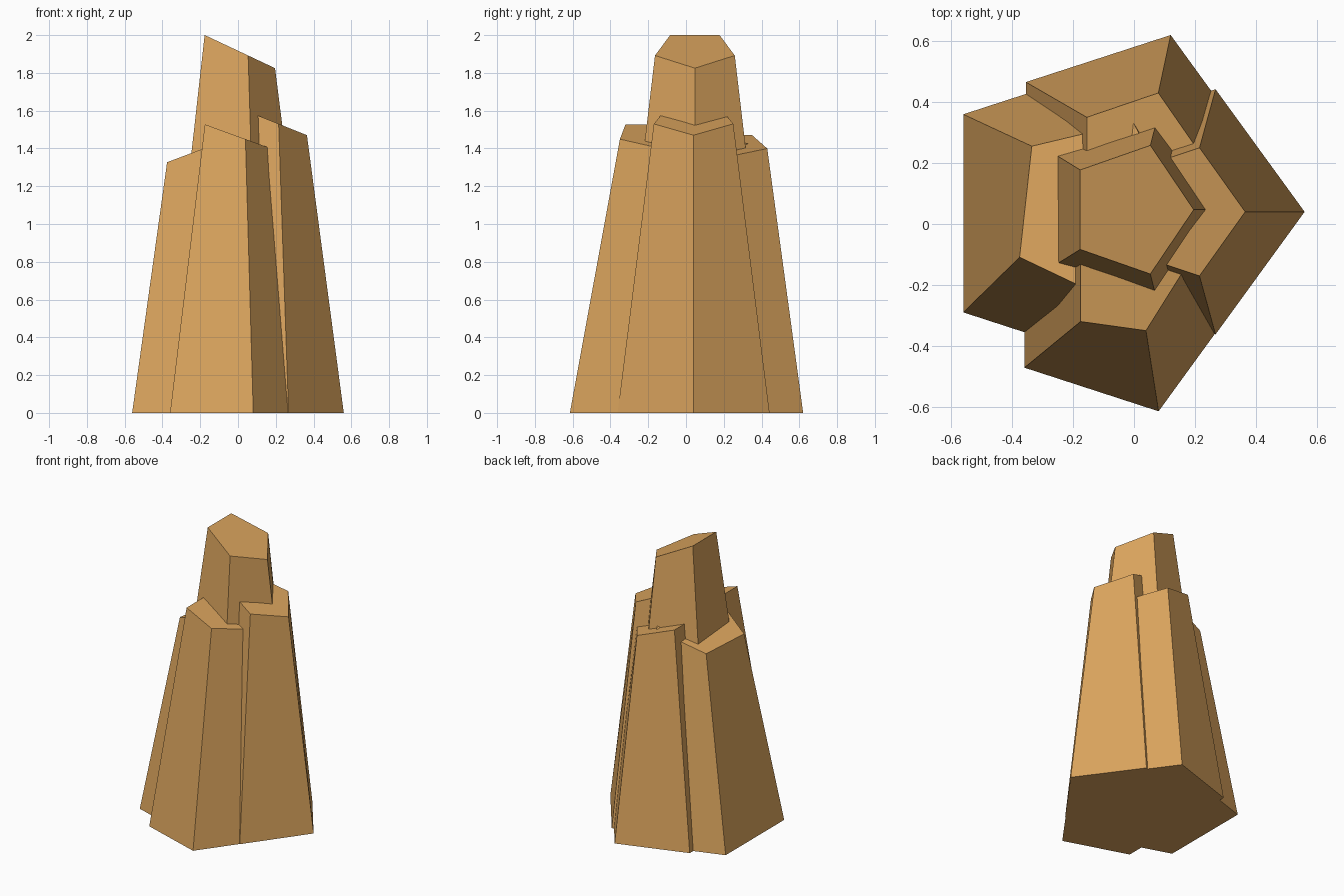
import bpy
from math import sin, cos, tau
from mathutils import Vector

default = bpy.data.objects.get("Cube")
if default:
    bpy.data.objects.remove(default, do_unlink=True)

# One sandy stone colour
stone = bpy.data.materials.new("sandstone")
stone.use_nodes = True
colour = (0.70, 0.37, 0.11, 1)
stone.diffuse_color = colour
shader = next(n for n in stone.node_tree.nodes if n.type == 'BSDF_PRINCIPLED')
shader.inputs["Base Color"].default_value = colour

SIDES = 5


def ring(centre, u, w):
    """Corners of a polygon spanned by the half axes u and w."""
    angles = [tau * i / SIDES for i in range(SIDES)]
    return [Vector(centre) + cos(a) * Vector(u) + sin(a) * Vector(w) for a in angles]


def column(name, foot, radius, top, u, w):
    """Tapered five-sided column with a slanted flat top."""
    verts = ring((*foot, 0), (radius, 0, 0), (0, radius, 0)) + ring(top, u, w)
    faces = [tuple(reversed(range(SIDES))), tuple(range(SIDES, SIDES * 2))]
    for i in range(SIDES):
        j = (i + 1) % SIDES
        faces.append((i, j, j + SIDES, i + SIDES))
    mesh = bpy.data.meshes.new(name)
    mesh.from_pydata(verts, [], faces)
    mesh.materials.append(stone)
    obj = bpy.data.objects.new(name, mesh)
    bpy.context.collection.objects.link(obj)
    return obj


# Tall middle column
column("centre_column", (-0.03, 0.046), 0.458,
       top=(-0.01, 0.047, 1.922), u=(0.206, 0, -0.097), w=(0, 0.222, 0))

# Four shorter columns leaning against it
column("front_column", (-0.041, -0.24), 0.394,
       top=(-0.02, -0.175, 1.471), u=(0.192, 0.037, -0.07), w=(0, 0.196, 0))
column("back_column", (-0.011, 0.216), 0.425,
       top=(0.015, 0.221, 1.419), u=(0.21, 0, -0.063), w=(0, 0.22, 0))
column("left_column", (0.137, 0.04), 0.423,
       top=(0.148, 0.04, 1.557), u=(0.217, 0, -0.087), w=(0, 0.221, 0))
column("right_column", (-0.113, 0.035), 0.553,
       top=(-0.124, 0.049, 1.402), u=(0.286, -0.03, 0.1), w=(0.034, 0.31, -0.01))
